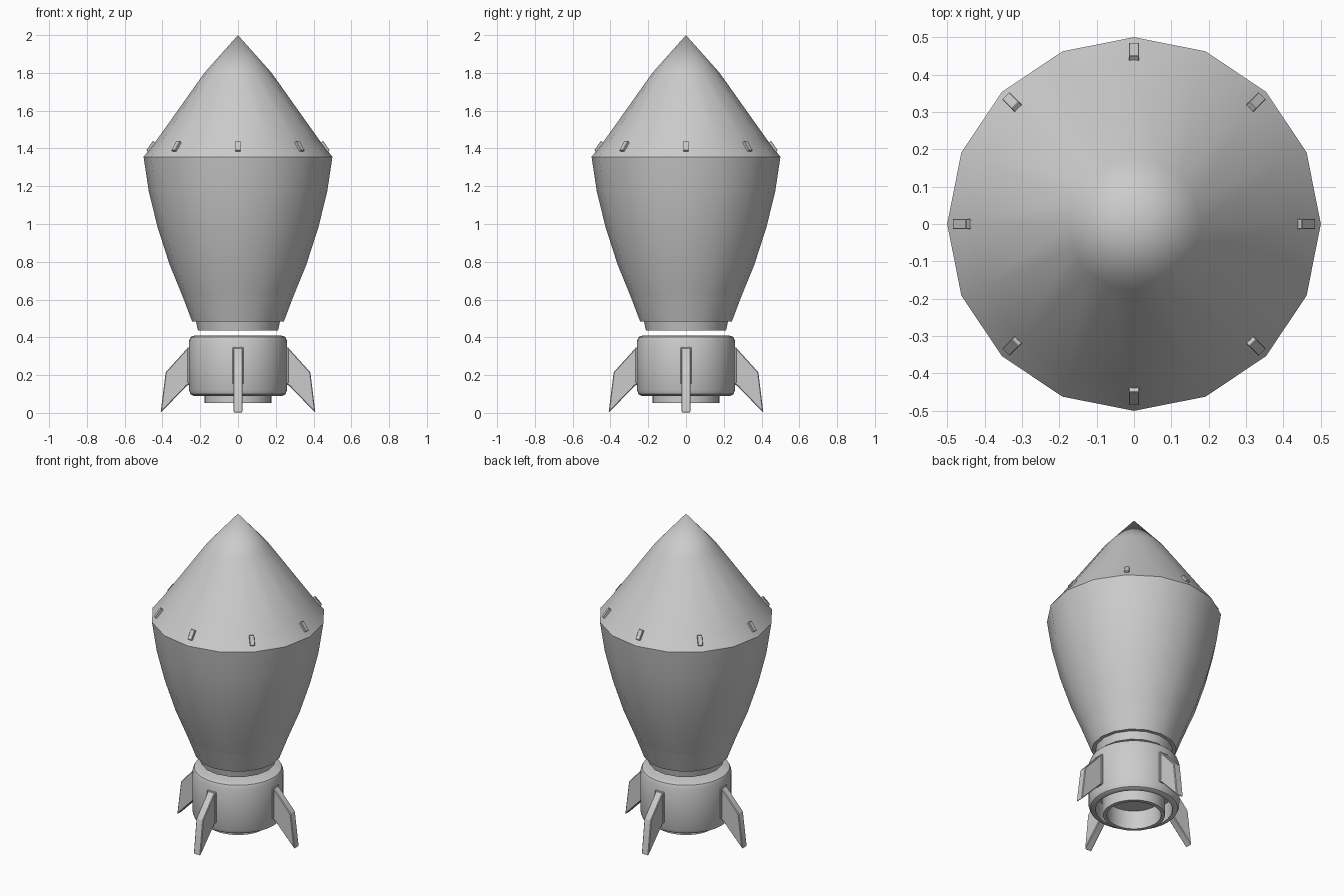
import bpy, bmesh, math
from mathutils import Matrix

if "Cube" in bpy.data.objects:
    bpy.data.objects.remove(bpy.data.objects["Cube"])


def finish(name, bm, angle=35):
    bmesh.ops.recalc_face_normals(bm, faces=bm.faces)
    me = bpy.data.meshes.new(name)
    bm.to_mesh(me)
    bm.free()
    ob = bpy.data.objects.new(name, me)
    bpy.context.collection.objects.link(ob)
    bpy.ops.object.select_all(action='DESELECT')
    ob.select_set(True)
    bpy.context.view_layer.objects.active = ob
    bpy.ops.object.shade_smooth_by_angle(angle=math.radians(angle))
    return ob


def lathe(name, profile, sides):
    """Revolve (radius, z) points around z; radius 0 becomes a pole."""
    bm = bmesh.new()
    rings = []
    for r, z in profile:
        n = 1 if r == 0 else sides
        rings.append([bm.verts.new((r * math.cos(2 * math.pi * i / sides),
                                    r * math.sin(2 * math.pi * i / sides), z)) for i in range(n)])
    for a, b in zip(rings, rings[1:]):
        for i in range(sides):
            j = (i + 1) % sides
            quad = [a[i % len(a)], a[j % len(a)], b[j % len(b)], b[i % len(b)]]
            bm.faces.new(list(dict.fromkeys(quad)))
    return finish(name, bm)


def plate(name, outline, width, angle, bevel):
    """Extrude an (x, z) outline to a given width and turn it about z."""
    bm = bmesh.new()
    face = bm.faces.new([bm.verts.new((x, -width / 2, z)) for x, z in outline])
    ext = bmesh.ops.extrude_face_region(bm, geom=[face])
    bmesh.ops.translate(bm, vec=(0, width, 0),
                        verts=[v for v in ext['geom'] if isinstance(v, bmesh.types.BMVert)])
    bmesh.ops.recalc_face_normals(bm, faces=bm.faces)
    bmesh.ops.bevel(bm, geom=list(bm.edges), offset=bevel, segments=1, affect='EDGES')
    bmesh.ops.transform(bm, matrix=Matrix.Rotation(angle, 4, 'Z'), verts=bm.verts)
    return finish(name, bm, 30)


# Nose cone and tapering hull
lathe("nose_cone", [(0, 2), (0.178, 1.8), (0.435, 1.438), (0.5, 1.355)], 16)
lathe("hull", [(0.5, 1.355), (0.472, 1.17), (0.425, 0.98), (0.362, 0.785), (0.293, 0.616)], 16)
lathe("hull_skirt", [(0.293, 0.616), (0.243, 0.484), (0.222, 0.484), (0.212, 0.435), (0, 0.435)], 16)

# Floating engine housing, rounded at top and bottom, open below
lathe("engine_housing", [(0, 0.41), (0.23, 0.41), (0.251, 0.402), (0.26, 0.38), (0.26, 0.12),
                         (0.251, 0.099), (0.235, 0.09), (0.22, 0.09), (0.22, 0.2), (0, 0.2)], 32)

# Nozzle
lathe("nozzle", [(0.177, 0.2), (0.177, 0.053), (0.155, 0.053), (0.155, 0.17), (0, 0.17)], 32)

# Four swept fins with root mounts
fin = [(0.24, 0.36), (0.27, 0.34), (0.383, 0.215), (0.41, 0.0), (0.27, 0.145), (0.24, 0.155)]
mount = [(0.24, 0.347), (0.267, 0.347), (0.267, 0.155), (0.24, 0.155)]
for i in range(4):
    plate(f"fin_{i + 1}", fin, 0.048, i * math.pi / 2, 0.004)
    plate(f"fin_mount_{i + 1}", mount, 0.06, i * math.pi / 2, 0.003)

# Eight small clips lying on the nose slope
dx, dz = -0.018, 0.025      # half length along the slope
nx, nz = 0.010, 0.007       # half thickness
cx, cz = 0.458, 1.408
clip = [(cx + s * dx + t * nx, cz + s * dz + t * nz)
        for s, t in ((-1, -1), (-1, 1), (1, 1), (1, -1))]
for i in range(8):
    plate(f"clip_{i + 1}", clip, 0.028, i * math.pi / 4, 0.002)
